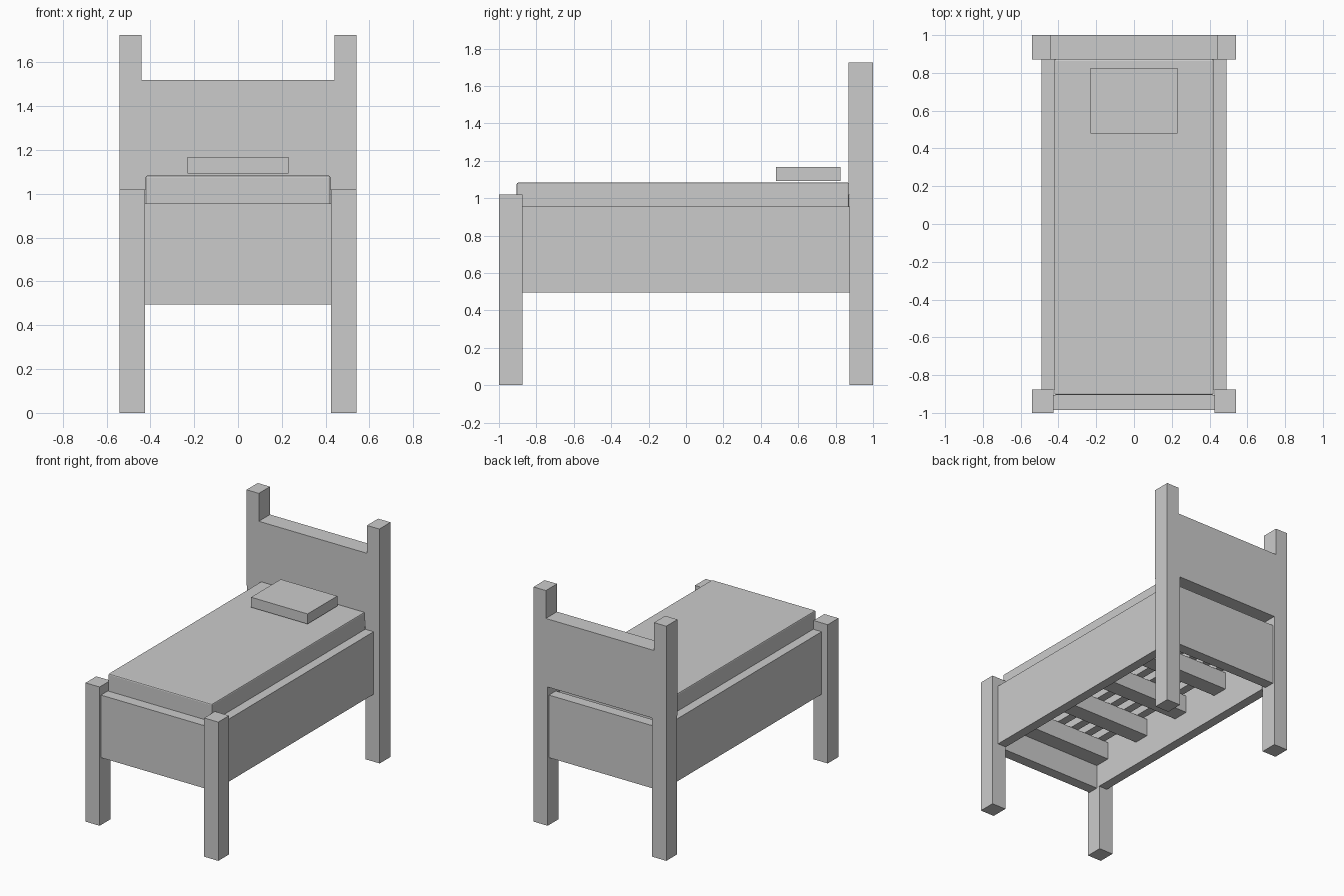
import bpy, bmesh

if "Cube" in bpy.data.objects:
    bpy.data.objects.remove(bpy.data.objects["Cube"])


def box(name, x0, x1, y0, y1, z0, z1):
    bm = bmesh.new()
    bmesh.ops.create_cube(bm, size=1)
    for v in bm.verts:
        v.co = ((x0 + x1) / 2 + v.co.x * (x1 - x0),
                (y0 + y1) / 2 + v.co.y * (y1 - y0),
                (z0 + z1) / 2 + v.co.z * (z1 - z0))
    me = bpy.data.meshes.new(name)
    bm.to_mesh(me)
    bm.free()
    ob = bpy.data.objects.new(name, me)
    bpy.context.collection.objects.link(ob)
    return ob


# legs and side rails, left and right
for side, s in (("left", -1), ("right", 1)):
    a, b = sorted((s * 0.425, s * 0.54))
    box(f"front_leg_{side}", a, b, -1, -0.875, 0, 1.02)
    box(f"back_leg_{side}", a, b, 0.875, 1, 0, 1.02)
    a, b = sorted((s * 0.42, s * 0.49))
    box(f"side_rail_{side}", a, b, -0.875, 0.875, 0.495, 0.955)

# end panels between the legs
box("foot_panel", -0.425, 0.425, -0.985, -0.905, 0.495, 0.955)
box("head_panel", -0.425, 0.425, 0.905, 0.985, 0.495, 0.955)

# headboard with raised corner posts, extruded profile
profile = [(-0.54, 1.02), (0.54, 1.02), (0.54, 1.725), (0.44, 1.725),
           (0.44, 1.52), (-0.44, 1.52), (-0.44, 1.725), (-0.54, 1.725)]
bm = bmesh.new()
face = bm.faces.new([bm.verts.new((x, 0.87, z)) for x, z in profile])
ext = bmesh.ops.extrude_face_region(bm, geom=[face])
bmesh.ops.translate(bm, vec=(0, 0.13, 0),
                    verts=[g for g in ext["geom"] if isinstance(g, bmesh.types.BMVert)])
bmesh.ops.recalc_face_normals(bm, faces=bm.faces)
mesh = bpy.data.meshes.new("headboard")
bm.to_mesh(mesh)
bm.free()
bpy.context.collection.objects.link(bpy.data.objects.new("headboard", mesh))

# cross beams under the slats
for i in range(5):
    y = -0.84 + i * 0.42
    box(f"cross_beam_{i + 1}", -0.42, 0.42, y - 0.06, y + 0.06, 0.67, 0.80)

# lengthwise slats
for i in range(7):
    x = (i - 3) * 0.12
    box(f"slat_{i + 1}", x - 0.03, x + 0.03, -0.905, 0.905, 0.80, 0.86)

# mattress with slightly softened edges
mattress = box("mattress", -0.422, 0.422, -0.905, 0.872, 0.86, 1.083)
bev = mattress.modifiers.new("soft_edges", 'BEVEL')
bev.width = 0.008
bev.segments = 2

# pillow
box("pillow", -0.23, 0.23, 0.48, 0.825, 1.093, 1.167)
